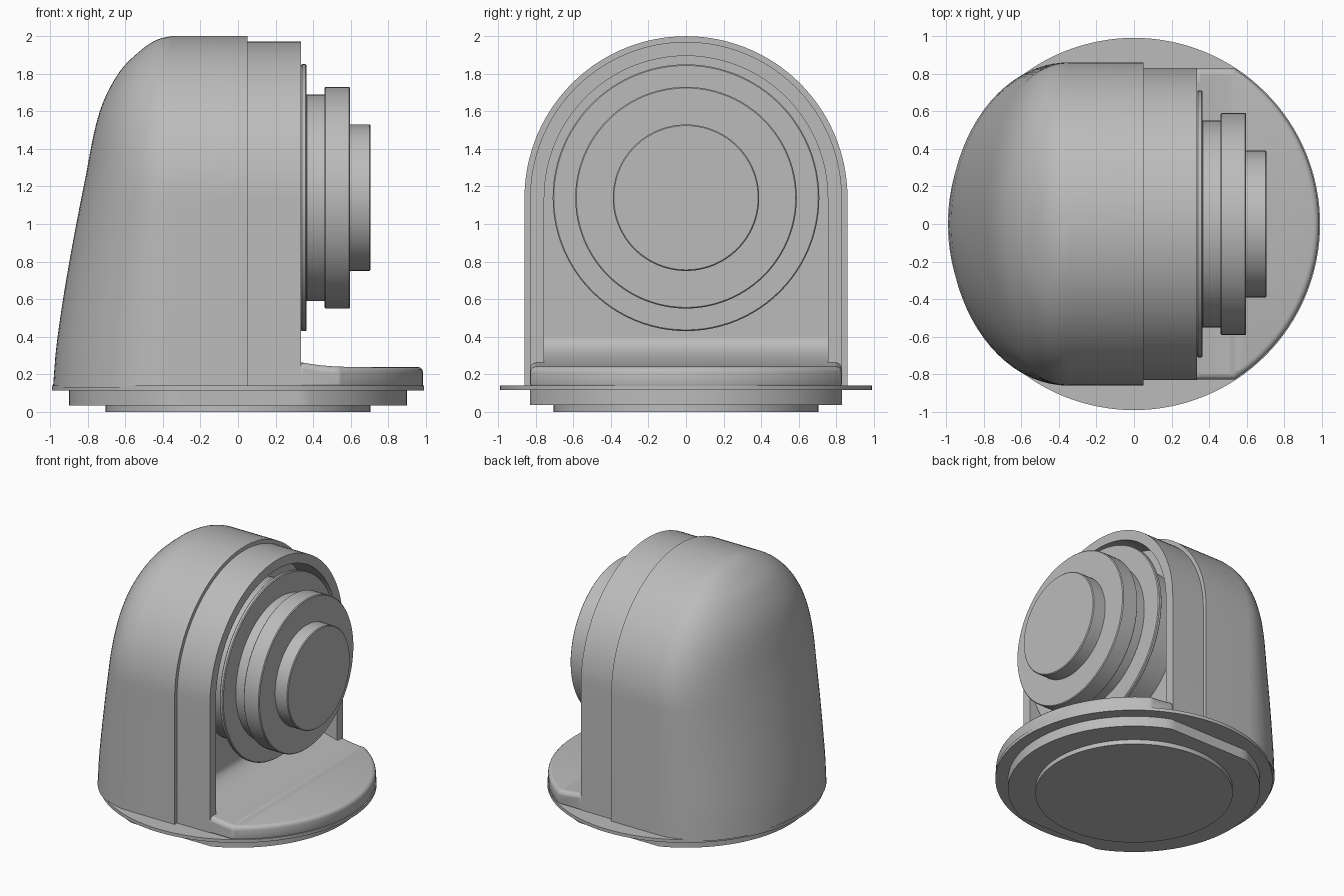
import bpy, bmesh
from math import sin, cos, pi, sqrt, radians

cube = bpy.data.objects.get("Cube")
if cube:
    bpy.data.objects.remove(cube, do_unlink=True)

grey = bpy.data.materials.new("plain grey")
grey.use_nodes = True
grey.diffuse_color = (0.5, 0.5, 0.5, 1)
grey.node_tree.nodes["Principled BSDF"].inputs["Base Color"].default_value = (0.5, 0.5, 0.5, 1)

AXIS_Z = 1.14     # height of the arch and lens centre
BASE = 0.14       # top of the flange


def finish(name, bm):
    bmesh.ops.remove_doubles(bm, verts=bm.verts, dist=1e-5)
    bmesh.ops.recalc_face_normals(bm, faces=bm.faces)
    mesh = bpy.data.meshes.new(name)
    bm.to_mesh(mesh)
    bm.free()
    mesh.materials.append(grey)
    ob = bpy.data.objects.new(name, mesh)
    bpy.context.collection.objects.link(ob)
    bpy.ops.object.select_all(action='DESELECT')
    bpy.context.view_layer.objects.active = ob
    ob.select_set(True)
    bpy.ops.object.shade_smooth_by_angle(angle=radians(30))
    return ob


def prism(name, outline, offset):
    """Fill a closed outline of 3D points and extrude it by an offset."""
    bm = bmesh.new()
    face = bm.faces.new([bm.verts.new(p) for p in outline])
    out = bmesh.ops.extrude_face_region(bm, geom=[face], use_keep_orig=True)
    moved = [v for v in out["geom"] if isinstance(v, bmesh.types.BMVert)]
    bmesh.ops.translate(bm, verts=moved, vec=offset)
    return finish(name, bm)


def bevel(ob, width, segments=2, angle=50):
    mod = ob.modifiers.new("soft edges", 'BEVEL')
    mod.width, mod.segments = width, segments
    mod.limit_method, mod.angle_limit = 'ANGLE', radians(angle)


def disc(name, radius, z0, z1, flat=9):
    """Upright disc, optionally cut flat on the two sides."""
    ring = [(radius * cos(a * pi / 64), radius * sin(a * pi / 64)) for a in range(128)]
    outline = [(x, max(-flat, min(flat, y)), z0) for x, y in ring]
    return prism(name, outline, (0, 0, z1 - z0))


def arch(radius, x, bottom=BASE):
    """Round-topped outline from one foot over to the other."""
    top = [(x, radius * cos(i * pi / 48), AXIS_Z + radius * sin(i * pi / 48)) for i in range(49)]
    return [(x, radius, bottom)] + top + [(x, -radius, bottom)]


# Base: bottom disc, flat-sided plate, thin flange
disc("bottom_disc", 0.705, 0, 0.04)
disc("base_plate", 0.9, 0.035, 0.118, 0.83)
disc("flange", 0.99, 0.115, BASE)

# Rear shell: elliptical plan sections following the sloping back line
BACK = [(0.12, -0.985), (0.36, -0.965), (0.755, -0.905), (1.23, -0.815), (1.6, -0.735),
        (1.81, -0.63), (1.93, -0.51), (1.985, -0.42), (2.0, -0.35)]


def slope(i):
    a, b = BACK[max(i - 1, 0)], BACK[min(i + 1, len(BACK) - 1)]
    return (b[1] - a[1]) / (b[0] - a[0])


def back_at(z):
    for i in range(len(BACK) - 1):
        (z0, x0), (z1, x1) = BACK[i], BACK[i + 1]
        if z <= z1 + 1e-6:
            h = z1 - z0
            t = min((z - z0) / h, 1)
            return ((2*t**3 - 3*t**2 + 1) * x0 + (t**3 - 2*t**2 + t) * h * slope(i)
                    + (3*t**2 - 2*t**3) * x1 + (t**3 - t**2) * h * slope(i + 1))
    return BACK[-1][1]


START, SEAM, SHELL_R = -0.35, 0.05, 0.86
levels = [BASE - 0.01 + (AXIS_Z - BASE + 0.01) * i / 12 for i in range(12)]
levels += [AXIS_Z + SHELL_R * sin(i * pi / 60) for i in range(31)]
bm = bmesh.new()
rows = []
for z in levels:
    half = sqrt(max(SHELL_R**2 - max(z - AXIS_Z, 0)**2, 0))
    depth = START - back_at(z)
    row = [(SEAM, half, z)]
    row += [(START - depth * sin(a * pi / 40), half * cos(a * pi / 40), z) for a in range(41)]
    row.append((SEAM, -half, z))
    rows.append([bm.verts.new(p) for p in row])
for low, high in zip(rows, rows[1:]):
    for i in range(len(low)):
        j = (i + 1) % len(low)
        bm.faces.new((low[i], low[j], high[j], high[i]))
bm.faces.new(rows[0])
finish("rear_shell", bm)

# Front hood: arched frame around a recess, with the wall behind it
RIM = 0.335
frame = arch(0.83, SEAM - 0.02) + arch(0.755, SEAM - 0.02)[::-1]
prism("front_hood", frame, (RIM - SEAM + 0.02, 0, 0))
prism("recess_wall", arch(0.76, 0.0), (0.1, 0, 0))

# Front shelf: side profile with a curved rise to the wall, trimmed round
rise = [(0.6 - 0.5 * sin(i * pi / 32), 0.40 - 0.16 * cos(i * pi / 32)) for i in range(17)]
profile = [(0.09, 0.12), (1.1, 0.12), (1.1, 0.24)] + rise + [(0.09, 0.40)]
# inside the recess
inner = [(x, -0.755, z) for x, z in profile if x < 0.5]
inner = [(0.09, -0.755, 0.12), (0.4, -0.755, 0.12)] + [(x, -0.755, z) for x, z in rise if x < 0.4] \
    + [(0.09, -0.755, 0.40)]
prism("recess_floor", inner, (0, 1.51, 0))
# outside the hood
outer = [(0.3, -0.828, 0.12), (1.1, -0.828, 0.12), (1.1, -0.828, 0.24)] \
    + [(x, -0.828, z) for x, z in rise if x > 0.3]
shelf = prism("front_shelf", outer, (0, 1.656, 0))
trim = disc("shelf_trim", 0.985, 0, 1)
trim.hide_render = True
trim.hide_set(True)
cut = shelf.modifiers.new("round front", 'BOOLEAN')
cut.operation, cut.object, cut.solver = 'INTERSECT', trim, 'EXACT'
bevel(shelf, 0.03, 3)
# turn the trimmed shelf into plain mesh and drop the helper
bpy.context.view_layer.update()
done = bpy.data.meshes.new_from_object(shelf.evaluated_get(bpy.context.evaluated_depsgraph_get()))
shelf.modifiers.clear()
shelf.data = done
bpy.data.objects.remove(trim, do_unlink=True)

# Lens: stepped cylinders pointing forward along x
for name, radius, x0, x1 in [("lens_neck", 0.6, 0.08, 0.34),
                             ("lens_plate", 0.71, RIM, 0.365),
                             ("lens_barrel", 0.55, 0.36, 0.47),
                             ("lens_ring", 0.59, 0.46, 0.597),
                             ("lens_cap", 0.39, 0.59, 0.705)]:
    circle = [(x0, radius * cos(a * pi / 48), AXIS_Z + radius * sin(a * pi / 48)) for a in range(96)]
    bevel(prism(name, circle, (x1 - x0, 0, 0)), 0.006, 1)
